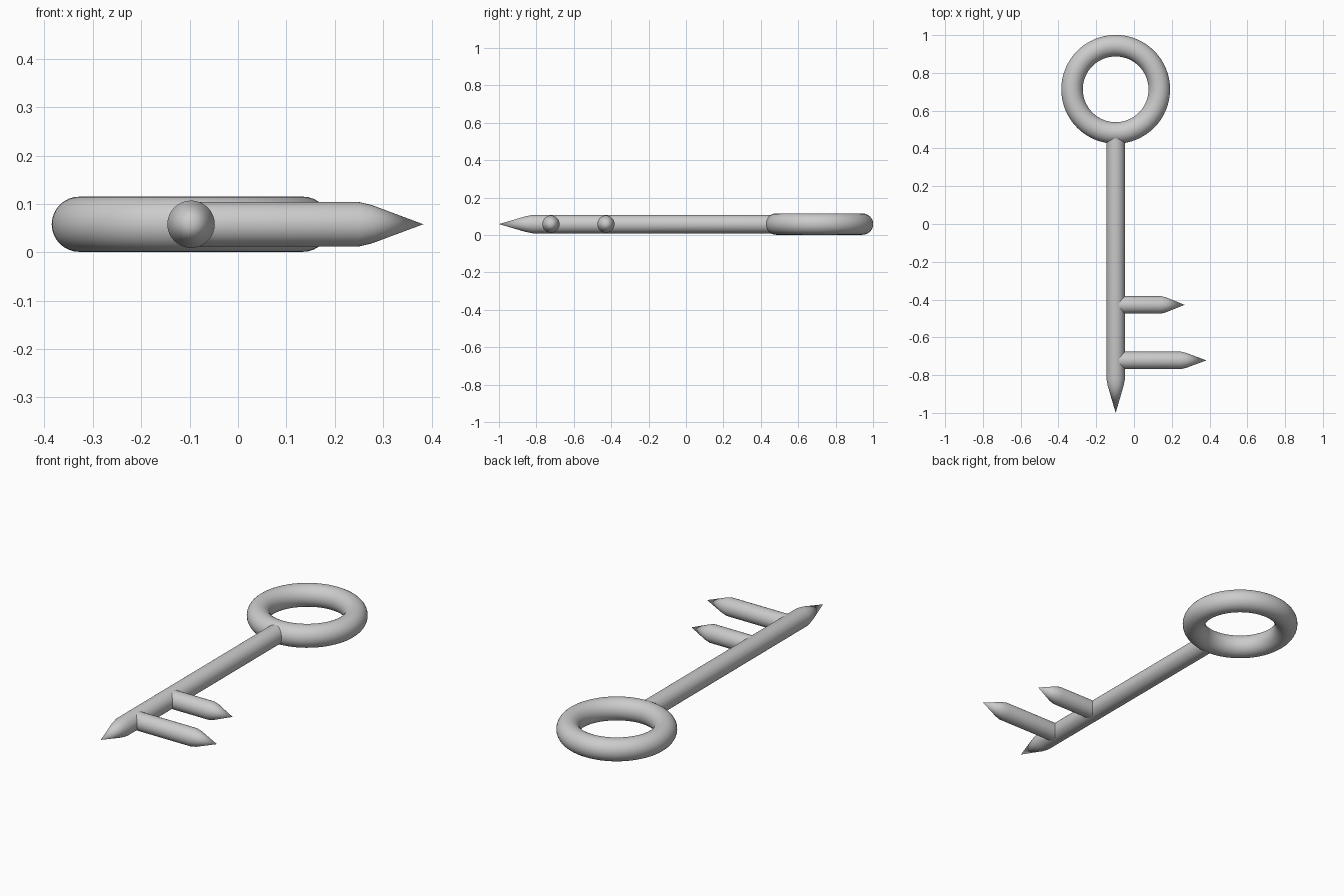
import bpy
import bmesh
import math
from mathutils import Matrix, Vector

if "Cube" in bpy.data.objects:
    bpy.data.objects.remove(bpy.data.objects["Cube"])

CX, CZ = -0.097, 0.058  # shaft axis x, shared centre height


def finish(obj):
    bpy.ops.object.select_all(action='DESELECT')
    obj.select_set(True)
    bpy.context.view_layer.objects.active = obj
    bpy.ops.object.shade_smooth_by_angle(angle=math.radians(40))


def pointed_rod(name, start, direction, radius, body, tip, sides=32):
    """Round rod of length body, followed by a pointed end of length tip."""
    bm = bmesh.new()
    profile = [(0, radius), (body, radius), (body + tip * 0.2, radius * 0.86)]
    rings = []
    for d, r in profile:
        rings.append([bm.verts.new((r * math.cos(a), r * math.sin(a), d))
                      for a in (2 * math.pi * i / sides for i in range(sides))])
    apex = bm.verts.new((0, 0, body + tip))
    bm.faces.new(rings[0][::-1])
    for i in range(sides):
        j = (i + 1) % sides
        for lo, hi in zip(rings, rings[1:]):
            bm.faces.new((lo[i], lo[j], hi[j], hi[i]))
        bm.faces.new((rings[-1][i], rings[-1][j], apex))
    rot = Vector(direction).to_track_quat('Z', 'Y').to_matrix().to_4x4()
    bm.transform(Matrix.Translation(start) @ rot)
    mesh = bpy.data.meshes.new(name)
    bm.to_mesh(mesh)
    bm.free()
    obj = bpy.data.objects.new(name, mesh)
    bpy.context.collection.objects.link(obj)
    finish(obj)


# Ring handle
bpy.ops.mesh.primitive_torus_add(location=(CX, 0.713, CZ), major_radius=0.231,
                                 minor_radius=0.057, major_segments=64,
                                 minor_segments=32)
bow = bpy.context.object
bow.name = "ring_handle"
finish(bow)

# Shaft, running from inside the ring to the pointed front end
pointed_rod("shaft", (CX, 0.48, CZ), (0, -1, 0), 0.049, 1.30, 0.18)

# Two pointed teeth of different length
for name, y, shoulder, end in (("short_tooth", -0.428, 0.145, 0.268),
                               ("long_tooth", -0.722, 0.25, 0.383)):
    pointed_rod(name, (CX, y, CZ), (1, 0, 0), 0.046, shoulder - CX, end - shoulder)
